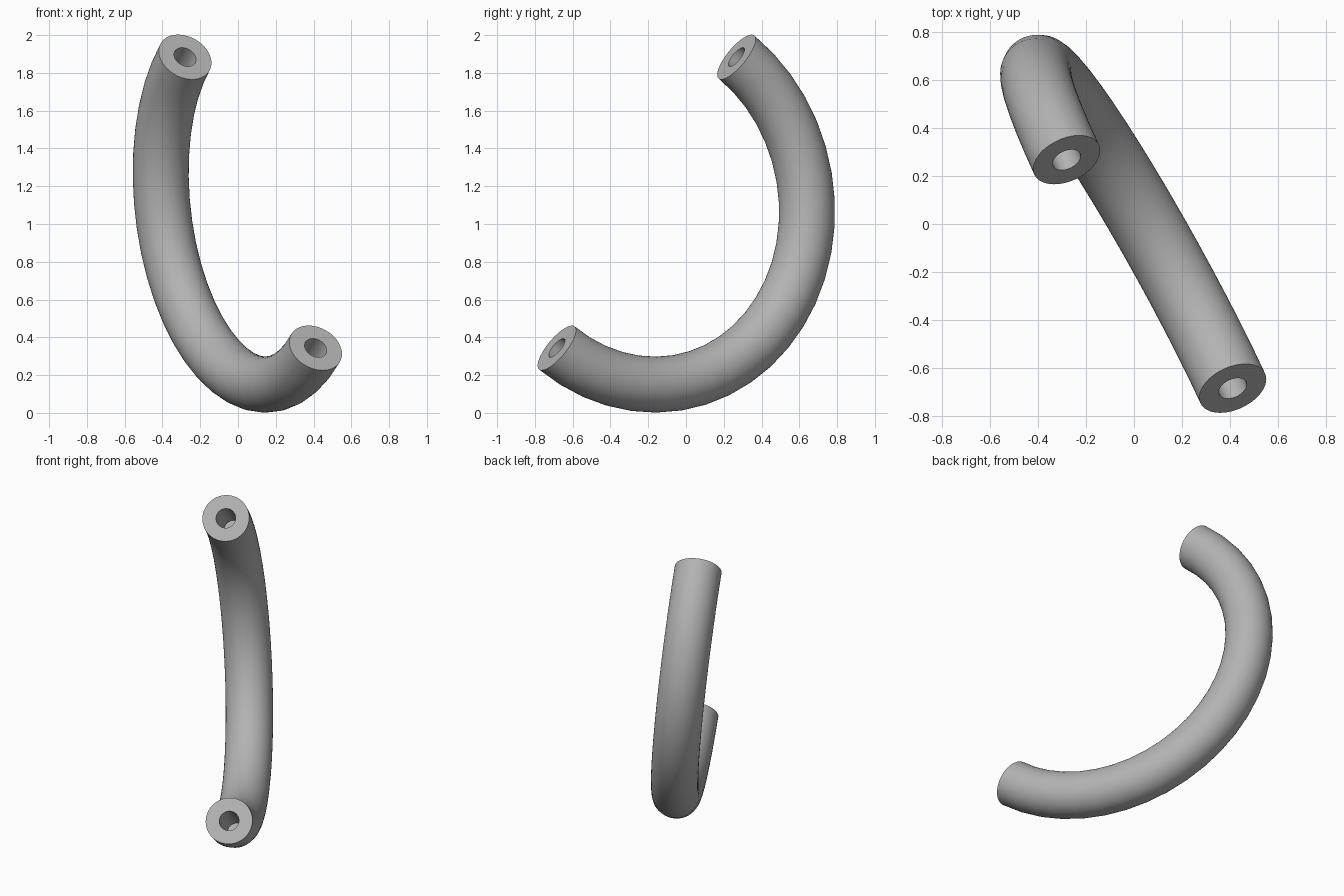
import bpy, bmesh, math
from mathutils import Vector

cube = bpy.data.objects.get("Cube")
if cube:
    bpy.data.objects.remove(cube, do_unlink=True)

# Main dimensions
TUBE_R, BORE_R, BORE_DEPTH = 0.148, 0.062, 0.35
ARC_STEPS, SIDES = 24, 48

# Half circle between the two end centres, lying in a tilted plane
top_end = Vector((-0.28, 0.267, 1.884))
low_end = Vector((0.411, -0.684, 0.344))
centre = (top_end + low_end) / 2
arc_r = (top_end - low_end).length / 2
d = (top_end - low_end).normalized()
n = Vector((0.872, 0.481, 0.094))
n = (n - d * n.dot(d)).normalized()
m = d.cross(n)                       # points into the bow from the ends

# One skin: bore floor, bore mouth, outer sweep, bore mouth, bore floor
stations = [(0, BORE_R, BORE_DEPTH), (0, BORE_R, 0)]
stations += [(math.pi * i / ARC_STEPS, TUBE_R, 0) for i in range(ARC_STEPS + 1)]
stations += [(math.pi, BORE_R, 0), (math.pi, BORE_R, BORE_DEPTH)]

bm = bmesh.new()


def add_ring(angle, radius, depth):
    out = d * math.cos(angle) + m * math.sin(angle)
    mid = centre + out * arc_r + m * depth
    return [bm.verts.new(mid + radius * (out * math.cos(a) + n * math.sin(a)))
            for a in (2 * math.pi * k / SIDES for k in range(SIDES))]


rings = [add_ring(*s) for s in stations]
for a, b in zip(rings, rings[1:]):
    for k in range(SIDES):
        j = (k + 1) % SIDES
        bm.faces.new((a[k], a[j], b[j], b[k]))
bm.faces.new(rings[0])
bm.faces.new(rings[-1])
bmesh.ops.recalc_face_normals(bm, faces=bm.faces)

mesh = bpy.data.meshes.new("handle")
bm.to_mesh(mesh)
bm.free()
handle = bpy.data.objects.new("curved_handle", mesh)
bpy.context.collection.objects.link(handle)

# Plain grey finish
grey = bpy.data.materials.new("grey")
grey.use_nodes = True
colour = (0.45, 0.45, 0.45, 1)
grey.diffuse_color = colour
grey.node_tree.nodes["Principled BSDF"].inputs["Base Color"].default_value = colour
mesh.materials.append(grey)

# Smooth tube with crisp end edges
bpy.ops.object.select_all(action="DESELECT")
handle.select_set(True)
bpy.context.view_layer.objects.active = handle
bpy.ops.object.shade_smooth_by_angle(angle=math.radians(30))
